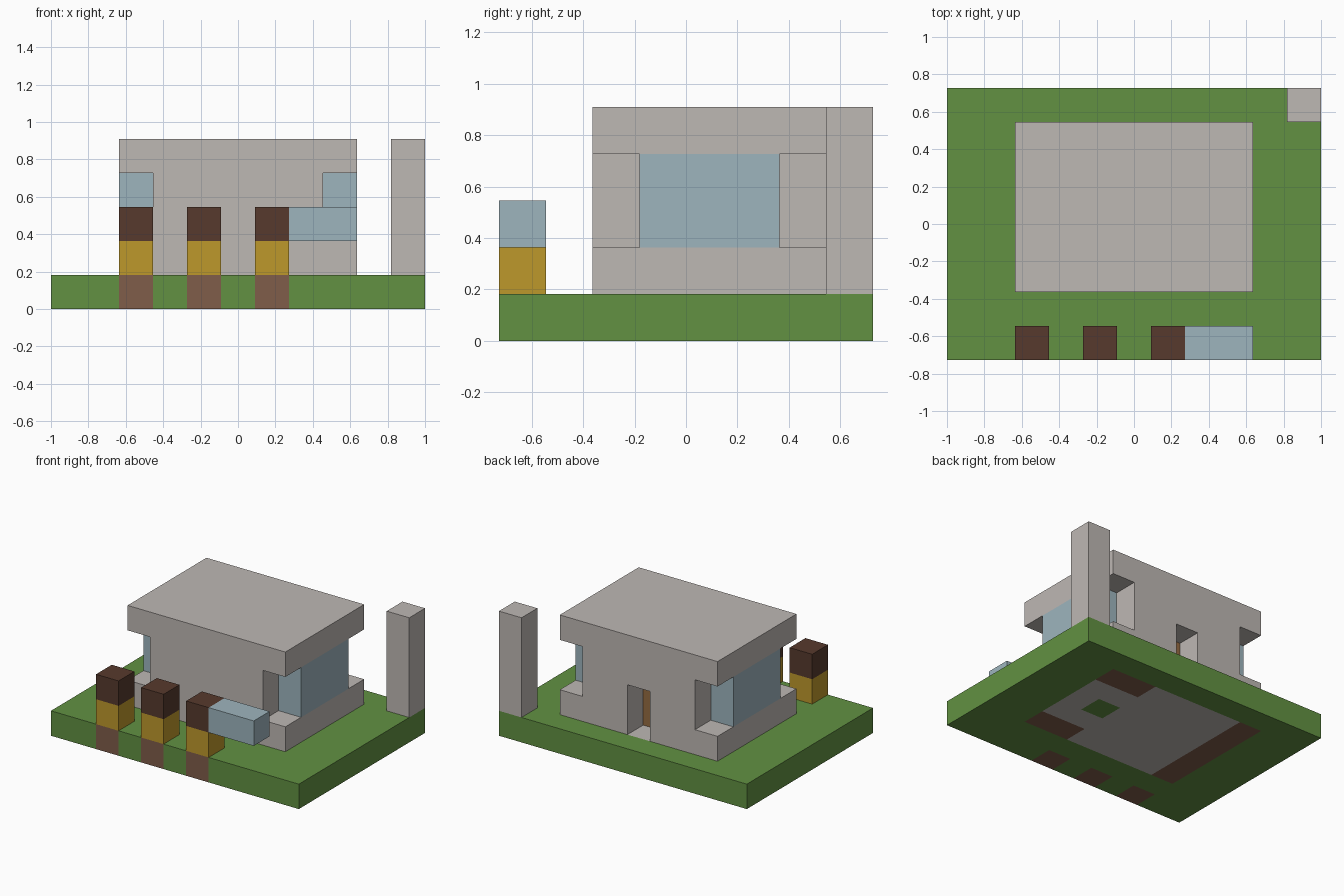
import bpy
import bmesh
import math
from mathutils import Vector

cube = bpy.data.objects.get("Cube")
if cube:
    bpy.data.objects.remove(cube, do_unlink=True)

# Everything sits on a cell grid
NX, NY = 11, 8
CELL = 2 / NX
ORIGIN = Vector((-NX / 2, -NY / 2, 0))


def linear(c):
    return c / 12.92 if c <= 0.04045 else ((c + 0.055) / 1.055) ** 2.4


def material(name, hexcode):
    rgb = [linear(v / 255) for v in bytes.fromhex(hexcode)]
    m = bpy.data.materials.new(name)
    m.use_nodes = True
    m.diffuse_color = (*rgb, 1)
    node = next(n for n in m.node_tree.nodes if n.type == 'BSDF_PRINCIPLED')
    node.inputs["Base Color"].default_value = (*rgb, 1)
    return m


grass = material("grass green", "62" "91" "42")
stone = material("pale stone", "be" "b8" "b4")
glass = material("pale blue glass", "9e" "b5" "be")
dark = material("dark brown", "57" "3a" "2d")
gold = material("golden yellow", "be" "99" "2b")
earth = material("earth brown", "80" "5d" "4a")
wood = material("door wood", "96" "6c" "42")


def finish(name, bm, mats):
    mesh = bpy.data.meshes.new(name)
    bm.to_mesh(mesh)
    bm.free()
    for m in mats:
        mesh.materials.append(m)
    ob = bpy.data.objects.new(name, mesh)
    bpy.context.collection.objects.link(ob)
    return ob


def block(name, start, size, mat):
    """Box that fills `size` cells from cell `start`."""
    bm = bmesh.new()
    bmesh.ops.create_cube(bm, size=1)
    centre = Vector(start) + Vector(size) / 2 + ORIGIN
    for v in bm.verts:
        v.co = Vector(a * b for a, b in zip(v.co, size))
        v.co = (v.co + centre) * CELL
    return finish(name, bm, [mat])


# Ground slab, coloured cell by cell
def ground_colour(i, j):
    if j == 0 and i in (2, 4, 6):
        return 2
    if 2 <= i <= 8 and 2 <= j <= 6:
        if i == 2 or (i >= 7 and j in (2, 6)):
            return 2
        return 0 if (i, j) == (7, 4) else 1
    return 0


bm = bmesh.new()
bmesh.ops.create_grid(bm, x_segments=NX, y_segments=NY, size=0.5)
for v in bm.verts:
    v.co = Vector((v.co.x * NX, v.co.y * NY, 0)) * CELL
top = bmesh.ops.extrude_face_region(bm, geom=bm.faces[:])["geom"]
for v in top:
    if isinstance(v, bmesh.types.BMVert):
        v.co.z = CELL
bmesh.ops.recalc_face_normals(bm, faces=bm.faces[:])
for f in bm.faces:
    inside = (f.calc_center_median() - f.normal * CELL / 2) / CELL - ORIGIN
    f.material_index = ground_colour(math.floor(inside.x), math.floor(inside.y))
finish("ground", bm, [grass, stone, earth])

# House front, roof, and the door set back in the rear wall
block("front_plinth", (2, 2, 1), (7, 1, 1), stone)
block("front_wall", (3, 2, 2), (5, 1, 2), stone)
block("roof", (2, 2, 4), (7, 5, 1), stone)
block("door_lintel", (5, 6, 3), (1, 1, 1), stone)
block("door", (5, 5, 1), (1, 1, 2), wood)

# Parts that repeat on each side of the house
for side, outer, plinth, wall in (("right", 2, 2, 3), ("left", 8, 6, 6)):
    block(side + "_plinth", (outer, 3, 1), (1, 3, 1), stone)
    block(side + "_window", (outer, 3, 2), (1, 3, 2), glass)
    block(side + "_back_plinth", (plinth, 6, 1), (3, 1, 1), stone)
    block(side + "_back_wall", (wall, 6, 2), (2, 1, 2), stone)

# Corner pillar
block("corner_pillar", (10, 7, 1), (1, 1, 4), stone)

# Front posts and the beam beside the last one
for n, i in enumerate((2, 4, 6), 1):
    block(f"post_{n}_base", (i, 0, 1), (1, 1, 1), gold)
    block(f"post_{n}_cap", (i, 0, 2), (1, 1, 1), dark)
block("blue_beam", (7, 0, 2), (2, 1, 1), glass)
